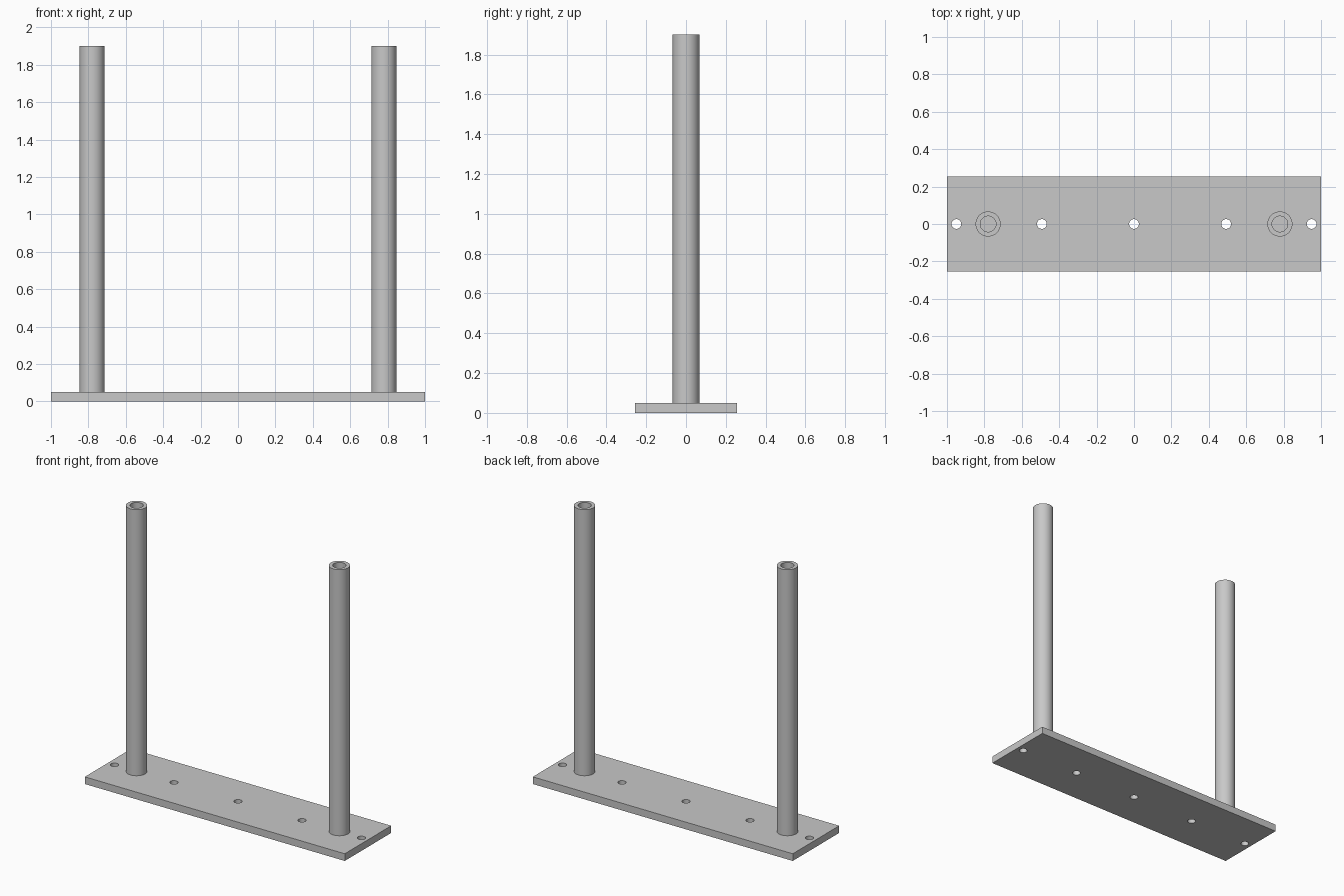
import bpy, bmesh, math
from mathutils import Matrix, Vector

if "Cube" in bpy.data.objects:
    bpy.data.objects.remove(bpy.data.objects["Cube"], do_unlink=True)

PLATE_LENGTH, PLATE_WIDTH, PLATE_HEIGHT = 2.0, 0.51, 0.05
POST_X, POST_TOP = 0.78, 1.9
POST_RADIUS, BORE_RADIUS = 0.067, 0.042
HOLE_RADIUS = 0.026
SEGMENTS = 48

grey = bpy.data.materials.new("plain grey")
grey.use_nodes = True
colour = (0.58, 0.58, 0.58, 1)
grey.diffuse_color = colour
grey.node_tree.nodes["Principled BSDF"].inputs["Base Color"].default_value = colour


def make_object(name, bm):
    bmesh.ops.recalc_face_normals(bm, faces=bm.faces)
    mesh = bpy.data.meshes.new(name)
    bm.to_mesh(mesh)
    bm.free()
    mesh.materials.append(grey)
    obj = bpy.data.objects.new(name, mesh)
    bpy.context.collection.objects.link(obj)
    return obj


def activate(obj):
    bpy.ops.object.select_all(action="DESELECT")
    obj.select_set(True)
    bpy.context.view_layer.objects.active = obj


def smooth(obj):
    activate(obj)
    bpy.ops.object.shade_smooth_by_angle(angle=math.radians(35))


# Base plate
bm = bmesh.new()
bmesh.ops.create_cube(bm, size=1)
bmesh.ops.scale(bm, vec=(PLATE_LENGTH, PLATE_WIDTH, PLATE_HEIGHT), verts=bm.verts)
bmesh.ops.translate(bm, vec=(0, 0, PLATE_HEIGHT / 2), verts=bm.verts)
plate = make_object("base_plate", bm)

# Row of drilled screw holes
bm = bmesh.new()
for x in (-0.95, -0.493, 0, 0.493, 0.95):
    bmesh.ops.create_cone(bm, cap_ends=True, segments=32, radius1=HOLE_RADIUS,
                          radius2=HOLE_RADIUS, depth=PLATE_HEIGHT * 4,
                          matrix=Matrix.Translation((x, 0, PLATE_HEIGHT / 2)))
cutter = make_object("hole_cutter", bm)
cutter.hide_render = True
drill = plate.modifiers.new("screw holes", "BOOLEAN")
drill.operation = "DIFFERENCE"
drill.solver = "EXACT"
drill.object = cutter
activate(plate)
bpy.ops.object.modifier_apply(modifier=drill.name)
bpy.data.objects.remove(cutter, do_unlink=True)
smooth(plate)


# Hollow upright posts, turned from a wall profile
def make_post(name, x):
    bm = bmesh.new()
    profile = ((POST_RADIUS, PLATE_HEIGHT), (POST_RADIUS, POST_TOP),
               (BORE_RADIUS, POST_TOP), (BORE_RADIUS, PLATE_HEIGHT))
    verts = [bm.verts.new((r, 0, z)) for r, z in profile]
    edges = [bm.edges.new((verts[i], verts[(i + 1) % 4])) for i in range(4)]
    bmesh.ops.spin(bm, geom=verts + edges, cent=(0, 0, 0), axis=(0, 0, 1),
                   angle=math.tau, steps=SEGMENTS, use_merge=True)
    bmesh.ops.remove_doubles(bm, verts=bm.verts, dist=0.0001)
    post = make_object(name, bm)
    post.location = Vector((x, 0, 0))
    smooth(post)


make_post("left_post", POST_X)
make_post("right_post", -POST_X)
